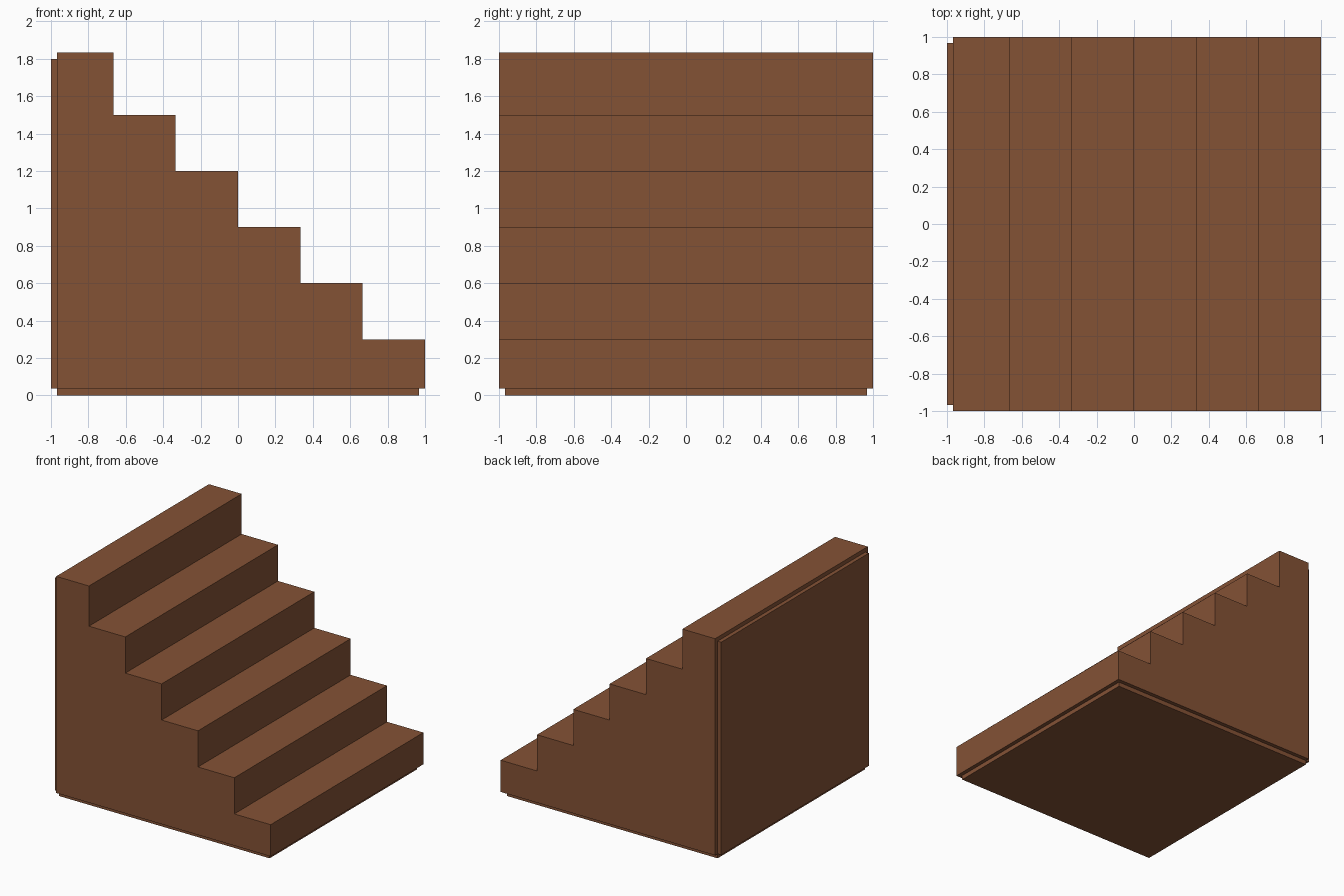
import bpy, bmesh

if "Cube" in bpy.data.objects:
    bpy.data.objects.remove(bpy.data.objects["Cube"])

wood = bpy.data.materials.new("brown wood")
wood.diffuse_color = (0.231, 0.084, 0.036, 1)
wood.use_nodes = True
wood.node_tree.nodes["Principled BSDF"].inputs["Base Color"].default_value = wood.diffuse_color


def extrude_profile(name, profile, half_width):
    """Extrude an x/z outline along y, centred on y = 0."""
    bm = bmesh.new()
    face = bm.faces.new([bm.verts.new((x, -half_width, z)) for x, z in profile])
    new = bmesh.ops.extrude_face_region(bm, geom=[face])["geom"]
    bmesh.ops.translate(bm, vec=(0, 2 * half_width, 0),
                        verts=[v for v in new if isinstance(v, bmesh.types.BMVert)])
    bmesh.ops.recalc_face_normals(bm, faces=bm.faces)
    mesh = bpy.data.meshes.new(name)
    bm.to_mesh(mesh)
    bm.free()
    mesh.materials.append(wood)
    obj = bpy.data.objects.new(name, mesh)
    bpy.context.collection.objects.link(obj)


def rectangle(x0, x1, z0, z1):
    return [(x0, z0), (x1, z0), (x1, z1), (x0, z1)]


INSET = 0.967   # edge of the recessed plates
BASE = 0.037    # underside of the stairs

# Stair body: six steps rising towards -x, the top one slightly taller
outline = [(-INSET, BASE), (1, BASE)]
for i in range(6):
    z = 0.3 * (i + 1) if i < 5 else 1.833
    outline.append((1 - i / 3, z))
    outline.append((1 - (i + 1) / 3 if i < 5 else -INSET, z))
extrude_profile("stair_steps", outline, 1)

# Recessed plates under and behind the stairs
extrude_profile("base_plate", rectangle(-INSET, INSET, 0, BASE), INSET)
extrude_profile("back_plate", rectangle(-1, -INSET, BASE, 1.8), INSET)
